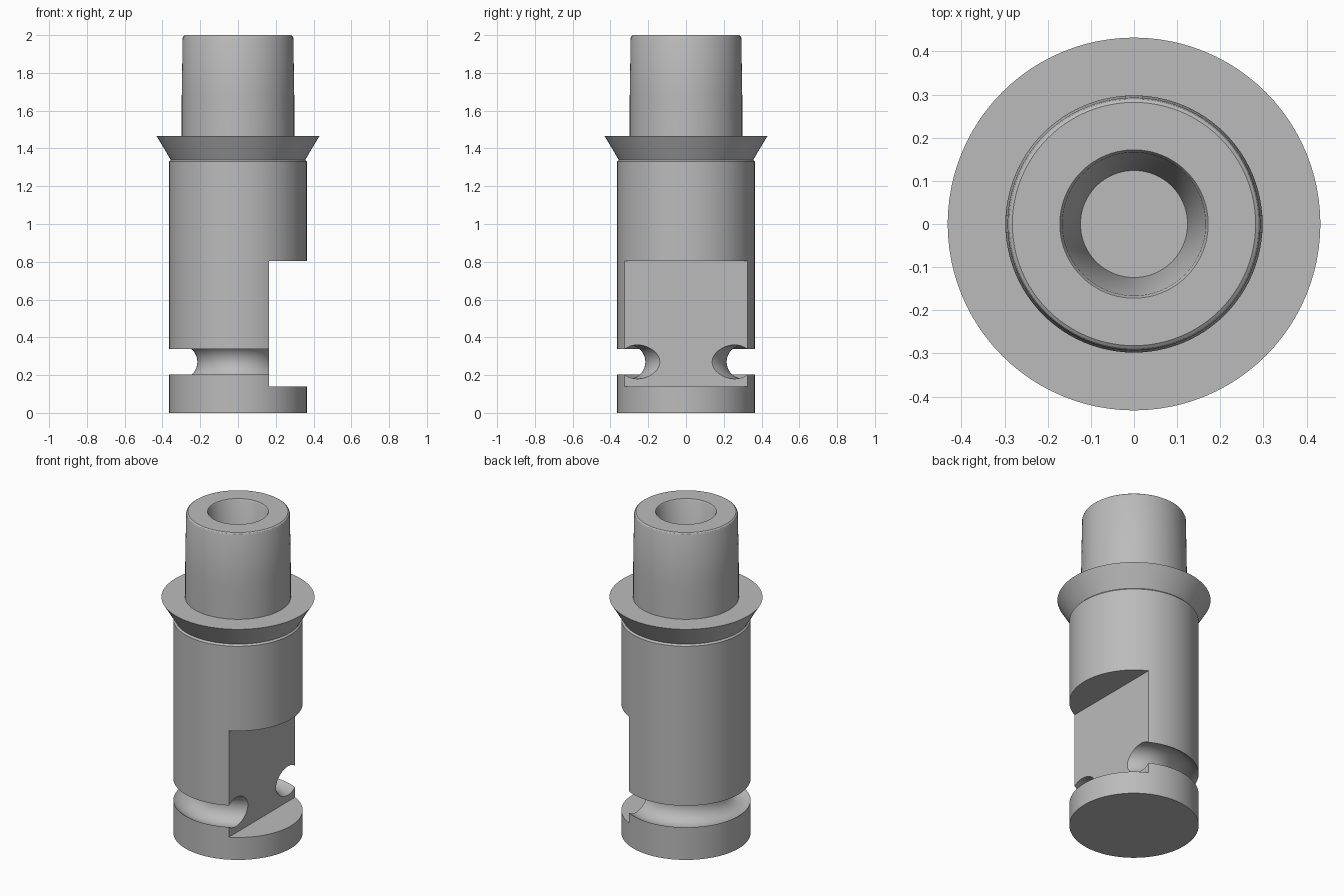
import bpy, bmesh, math

cube = bpy.data.objects.get("Cube")
if cube:
    bpy.data.objects.remove(cube, do_unlink=True)

steel = bpy.data.materials.new("grey steel")
steel.use_nodes = True
GREY = (0.5, 0.5, 0.5, 1)
steel.diffuse_color = GREY
steel.node_tree.nodes["Principled BSDF"].inputs["Base Color"].default_value = GREY


def lathe(name, profile, steps=96):
    """Spin a closed (radius, height) profile around the z axis."""
    bm = bmesh.new()
    verts = [bm.verts.new((r, 0, z)) for r, z in profile]
    edges = [bm.edges.new(pair) for pair in zip(verts, verts[1:])]
    bmesh.ops.spin(bm, geom=verts + edges, cent=(0, 0, 0), axis=(0, 0, 1),
                   angle=math.tau, steps=steps, use_duplicate=False)
    bmesh.ops.remove_doubles(bm, verts=bm.verts, dist=1e-5)
    bmesh.ops.recalc_face_normals(bm, faces=bm.faces)
    mesh = bpy.data.meshes.new(name)
    bm.to_mesh(mesh)
    bm.free()
    mesh.materials.append(steel)
    obj = bpy.data.objects.new(name, mesh)
    bpy.context.collection.objects.link(obj)
    return obj


# Round groove section, wider inside than at its opening
GROOVE_R, GROOVE_Z, RADIUS = 0.305, 0.27, 0.09
OUTER = 0.365
lip = math.acos((OUTER - GROOVE_R) / RADIUS)
groove = []
for i in range(25):
    a = -lip - (math.tau - 2 * lip) * i / 24
    groove.append((GROOVE_R + RADIUS * math.cos(a), GROOVE_Z + RADIUS * math.sin(a)))

# Foot, groove, body, flared collar, tapered shank and blind bore
profile = [(0, 0), (OUTER, 0)] + groove + [
    (OUTER, 1.33), (0.356, 1.34), (0.432, 1.467), (0.298, 1.467),
    (0.298, 1.67), (0.293, 1.985), (0.289, 1.995), (0.282, 2.0),
    (0.172, 2.0), (0.166, 1.99), (0.124, 1.5), (0, 1.5)]
body = lathe("machined_shank", profile)

# Flat notch on one side
FLAT_X, LOW, HIGH = 0.165, 0.14, 0.803
bpy.ops.mesh.primitive_cube_add(size=1, location=(FLAT_X + 0.25, 0, (LOW + HIGH) / 2))
cutter = bpy.context.object
cutter.name = "notch_cutter"
cutter.scale = (0.5, 1, HIGH - LOW)
cutter.data.materials.append(steel)
cutter.hide_render = True

bpy.ops.object.select_all(action="DESELECT")
body.select_set(True)
bpy.context.view_layer.objects.active = body
cut = body.modifiers.new("flat_notch", "BOOLEAN")
cut.operation = "DIFFERENCE"
cut.solver = "EXACT"
cut.object = cutter
bpy.ops.object.modifier_apply(modifier=cut.name)
bpy.data.objects.remove(cutter, do_unlink=True)
bpy.ops.object.shade_smooth_by_angle(angle=math.radians(30))
